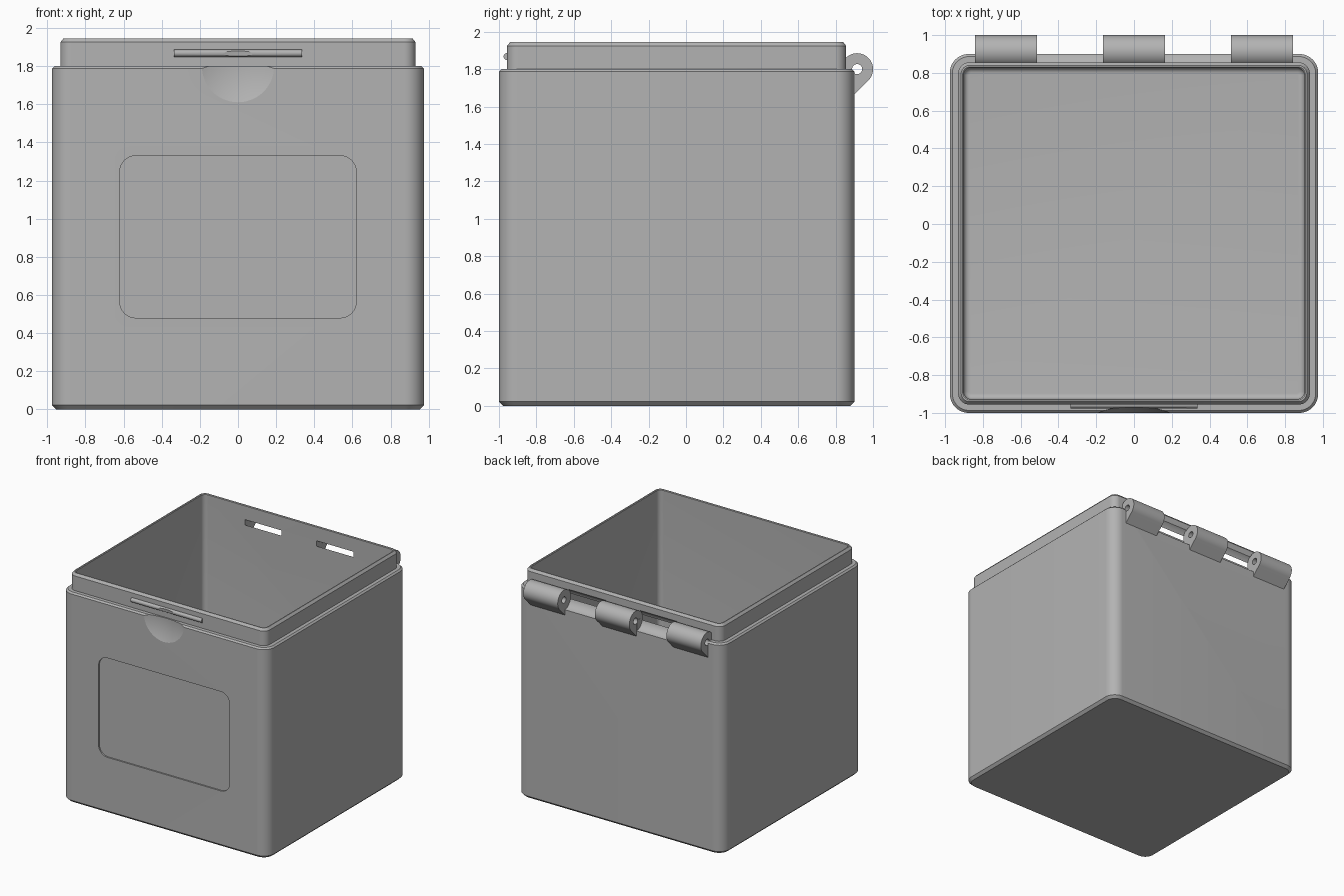
import bpy, bmesh
from math import cos, sin, pi, radians

cube = bpy.data.objects.get("Cube")
if cube:
    bpy.data.objects.remove(cube, do_unlink=True)

grey = bpy.data.materials.new("plain grey")
grey.use_nodes = True
COLOUR = (0.45, 0.45, 0.45, 1)
grey.diffuse_color = COLOUR
grey.node_tree.nodes["Principled BSDF"].inputs["Base Color"].default_value = COLOUR


def rounded(x0, x1, y0, y1, r, n=12):
    """Outline of a rounded rectangle, counter-clockwise."""
    pts = []
    corners = [(x1 - r, y1 - r), (x0 + r, y1 - r), (x0 + r, y0 + r), (x1 - r, y0 + r)]
    for q, (cx, cy) in enumerate(corners):
        for i in range(n + 1):
            a = (q + i / n) * pi / 2
            pts.append((cx + r * cos(a), cy + r * sin(a)))
    return pts


def loft(name, rings):
    """Skin a stack of matching 3D rings and cap both ends."""
    bm = bmesh.new()
    loops = [[bm.verts.new(p) for p in ring] for ring in rings]
    n = len(loops[0])
    for a, b in zip(loops, loops[1:]):
        for i in range(n):
            j = (i + 1) % n
            bm.faces.new((a[i], a[j], b[j], b[i]))
    bm.faces.new(loops[0][::-1])
    bm.faces.new(loops[-1])
    bmesh.ops.recalc_face_normals(bm, faces=bm.faces)
    mesh = bpy.data.meshes.new(name)
    bm.to_mesh(mesh)
    bm.free()
    ob = bpy.data.objects.new(name, mesh)
    bpy.context.collection.objects.link(ob)
    mesh.materials.append(grey)
    return ob


def bar(name, profile, x0, x1):
    """Extrude a (y, z) profile along x."""
    return loft(name, [[(x, y, z) for y, z in profile] for x in (x0, x1)])


def circle(y, z, r, n=48):
    return [(y + r * cos(2 * pi * i / n), z + r * sin(2 * pi * i / n)) for i in range(n)]


def cut(ob, cutter):
    bpy.ops.object.select_all(action="DESELECT")
    bpy.context.view_layer.objects.active = ob
    ob.select_set(True)
    mod = ob.modifiers.new("cut", "BOOLEAN")
    mod.operation, mod.solver, mod.object = "DIFFERENCE", "EXACT", cutter
    bpy.ops.object.modifier_apply(modifier=mod.name)
    bpy.data.objects.remove(cutter, do_unlink=True)


def smooth(ob):
    bpy.ops.object.select_all(action="DESELECT")
    bpy.context.view_layer.objects.active = ob
    ob.select_set(True)
    bpy.ops.object.shade_smooth_by_angle(angle=radians(16))


# Box shell: (inset from outer wall, height, corner radius), up outside, down inside
INNER, FLOOR, FILLET = 0.073, 0.07, 0.03
steps = [(0.022, 0, 0.08), (0, 0.022, 0.1), (0, 1.787, 0.1), (0.013, 1.8, 0.09),
         (0.044, 1.8, 0.06), (0.044, 1.925, 0.06), (0.06, 1.945, 0.045),
         (0.068, 1.945, 0.04), (INNER, 1.94, 0.04)]
for i in range(7):
    a = i / 6 * pi / 2
    steps.append((INNER + FILLET * (1 - cos(a)), FLOOR + FILLET * (1 - sin(a)),
                  0.04 - FILLET * (1 - cos(a))))
body = loft("box_body", [[(x, y, z) for x, y in
                          rounded(-0.975 + d, 0.975 - d, -1 + d, 0.9 - d, r)]
                         for d, z, r in steps])

# Hinge clearance between the knuckles, breaking through the back wall
HINGE_Y, HINGE_Z = 0.915, 1.8
for x0, x1 in ((-0.515, -0.165), (0.165, 0.515)):
    cut(body, bar("clearance", circle(HINGE_Y, HINGE_Z, 0.091, 64), x0, x1))
cut(body, bar("pin_bore", circle(HINGE_Y, HINGE_Z, 0.027, 32), -0.84, 0.84))

# Shallow label recess on the front
label = rounded(-0.62, 0.62, 0.48, 1.33, 0.085)
cut(body, loft("label", [[(x, y, z) for x, z in label] for y in (-1.1, -0.988)]))

# Latch ridge on the front of the lip
ridge = bar("latch_ridge", circle(-0.957, 1.867, 0.0185, 32), -0.335, 0.335)

# Thumb scoop cut into the shoulder and the ridge
for ob in (body, ridge):
    bpy.ops.mesh.primitive_uv_sphere_add(segments=128, ring_count=96, radius=0.533,
                                         location=(0, -1.498, 1.8))
    scoop = bpy.context.object
    scoop.data.materials.append(grey)
    cut(ob, scoop)
    smooth(ob)

# Hinge knuckles: round barrel running down into a sloped foot, with a pin bore
R = 0.085
profile = [(HINGE_Y + R * cos(a), HINGE_Z + R * sin(a))
           for a in (radians(140 - 185 * i / 30) for i in range(31))]
profile.append((0.85, 1.615))
for name, x in (("right", -0.6775), ("middle", 0), ("left", 0.6775)):
    knuckle = bar("hinge_knuckle_" + name, profile, x - 0.163, x + 0.163)
    cut(knuckle, bar("bore", circle(HINGE_Y, HINGE_Z, 0.027, 32), x - 0.3, x + 0.3))
    smooth(knuckle)
